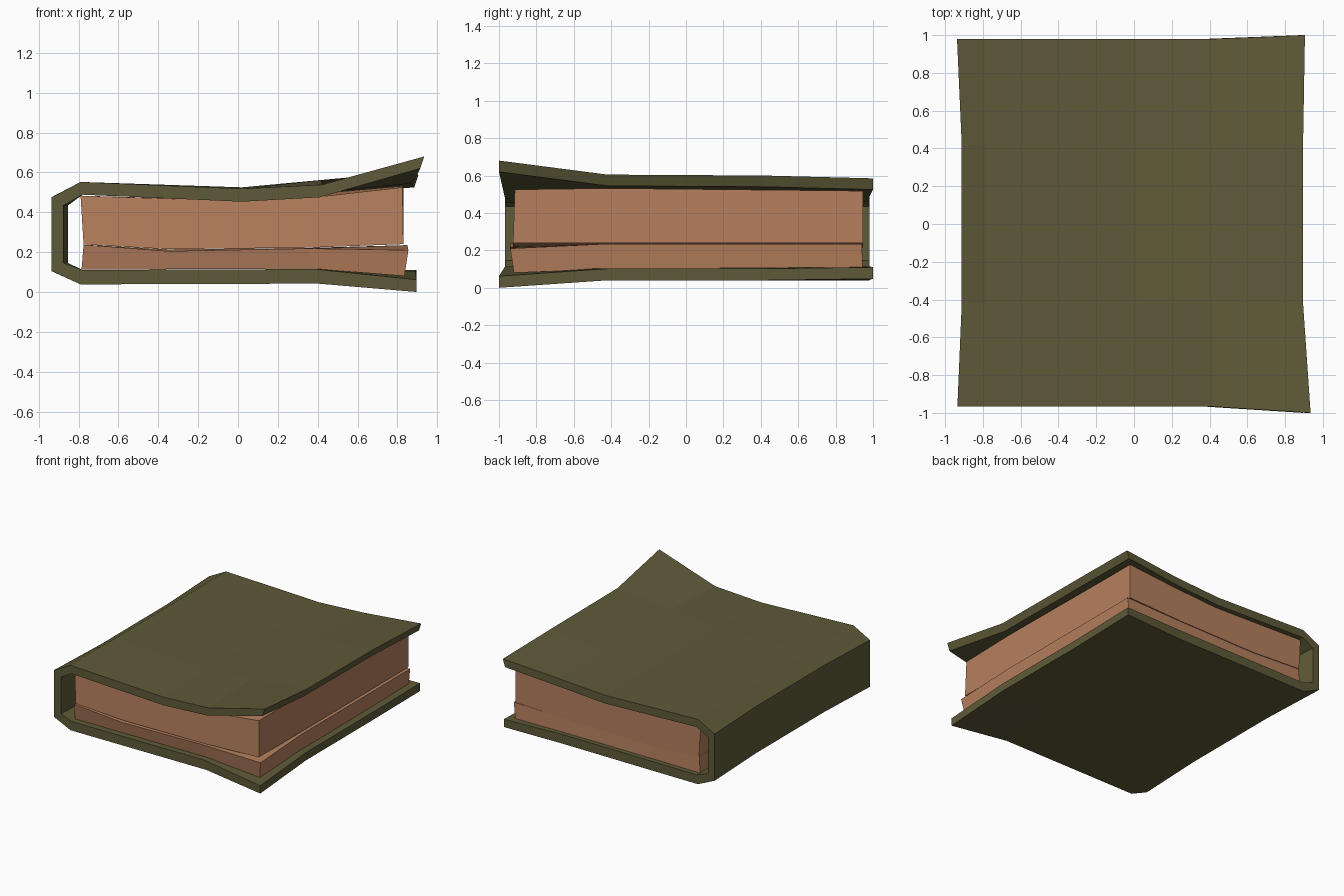
import bpy, bmesh

if "Cube" in bpy.data.objects:
    bpy.data.objects.remove(bpy.data.objects["Cube"])


def material(name, rgb):
    m = bpy.data.materials.new(name)
    m.diffuse_color = (*rgb, 1)
    m.use_nodes = True
    m.node_tree.nodes["Principled BSDF"].inputs["Base Color"].default_value = m.diffuse_color
    return m


OLIVE = material("olive cover", (0.112, 0.102, 0.040))
PAPER = material("brown paper", (0.470, 0.215, 0.112))


def loft(name, sections, mat):
    """Each section is (outer points, inner points); bridge them into a closed solid."""
    bm = bmesh.new()
    rings = []
    for outer, inner in sections:
        rings.append([bm.verts.new(p) for p in outer + inner[::-1]])
    n = len(rings[0])
    for a, b in zip(rings, rings[1:]):
        for i in range(n):
            j = (i + 1) % n
            bm.faces.new((a[i], a[j], b[j], b[i]))
    for r in (rings[0], rings[-1]):
        for i in range(n // 2 - 1):
            bm.faces.new((r[i], r[i + 1], r[n - 2 - i], r[n - 1 - i]))
    bmesh.ops.recalc_face_normals(bm, faces=bm.faces)
    mesh = bpy.data.meshes.new(name)
    bm.to_mesh(mesh)
    bm.free()
    mesh.materials.append(mat)
    obj = bpy.data.objects.new(name, mesh)
    bpy.context.collection.objects.link(obj)


# Cover: C-shaped profile swept front to back, with curled front right corners
def cover_section(y, y_tip, spine, right, bottom_tip, top_tip, top_mid, top_bend):
    tip_lo, tip_hi = right
    outer = [(tip_lo, y_tip, bottom_tip), (0.40, y, 0.042), (-0.79, y, 0.038),
             (spine, y, 0.105), (spine, y, 0.475), (-0.79, y, 0.552),
             (0.02, y, top_mid), (0.42, y, top_bend), (tip_hi, y_tip, top_tip)]
    inner = [(tip_lo, y_tip, bottom_tip + 0.062), (0.38, y, 0.115), (-0.78, y, 0.110),
             (spine + 0.06, y, 0.145), (spine + 0.06, y, 0.435), (-0.78, y, 0.488),
             (0.02, y, top_mid - 0.065), (0.41, y, top_bend - 0.063),
             (tip_hi - 0.02, y_tip, top_tip - 0.06)]
    return outer, inner


loft("cover", [
    cover_section(-0.967, -1.00, -0.935, (0.895, 0.935), 0.00, 0.68, 0.518, 0.538),
    cover_section(-0.42, -0.42, -0.912, (0.890, 0.895), 0.04, 0.605, 0.525, 0.562),
    cover_section(0.42, 0.42, -0.912, (0.890, 0.895), 0.04, 0.600, 0.525, 0.560),
    cover_section(0.98, 1.00, -0.937, (0.895, 0.905), 0.048, 0.585, 0.525, 0.548),
], OLIVE)


# Page blocks: profiles listed as (x, z), lofted between the front and back ends
def block(name, stations):
    loft(name, [([(x, y, z) for x, z in top], [(x, y + lean, z) for x, z in low])
                for y, lean, top, low in stations], PAPER)


upper_low = [(-0.775, 0.238), (-0.35, 0.215), (0.35, 0.222), (0.83, 0.240)]
block("upper_pages", [
    (-0.915, -0.01, [(-0.79, 0.483), (0.02, 0.456), (0.41, 0.478), (0.825, 0.525)], upper_low),
    (-0.42, 0, [(-0.79, 0.483), (0.02, 0.460), (0.41, 0.495), (0.83, 0.532)], upper_low),
    (0.945, 0, [(-0.79, 0.483), (0.02, 0.458), (0.41, 0.482), (0.83, 0.518)], upper_low),
])

lower_top = [(-0.775, 0.237), (-0.35, 0.205), (0.35, 0.218), (0.855, 0.210)]
back_top = [(-0.775, 0.237), (-0.35, 0.214), (0.35, 0.221), (0.850, 0.235)]
block("lower_pages", [
    (-0.94, 0.02, lower_top, [(-0.785, 0.112), (-0.35, 0.114), (0.38, 0.116), (0.835, 0.080)]),
    (-0.42, 0, back_top, [(-0.785, 0.112), (-0.35, 0.114), (0.38, 0.115), (0.835, 0.100)]),
    (0.94, 0.005, back_top, [(-0.785, 0.112), (-0.35, 0.114), (0.38, 0.115), (0.835, 0.110)]),
])
